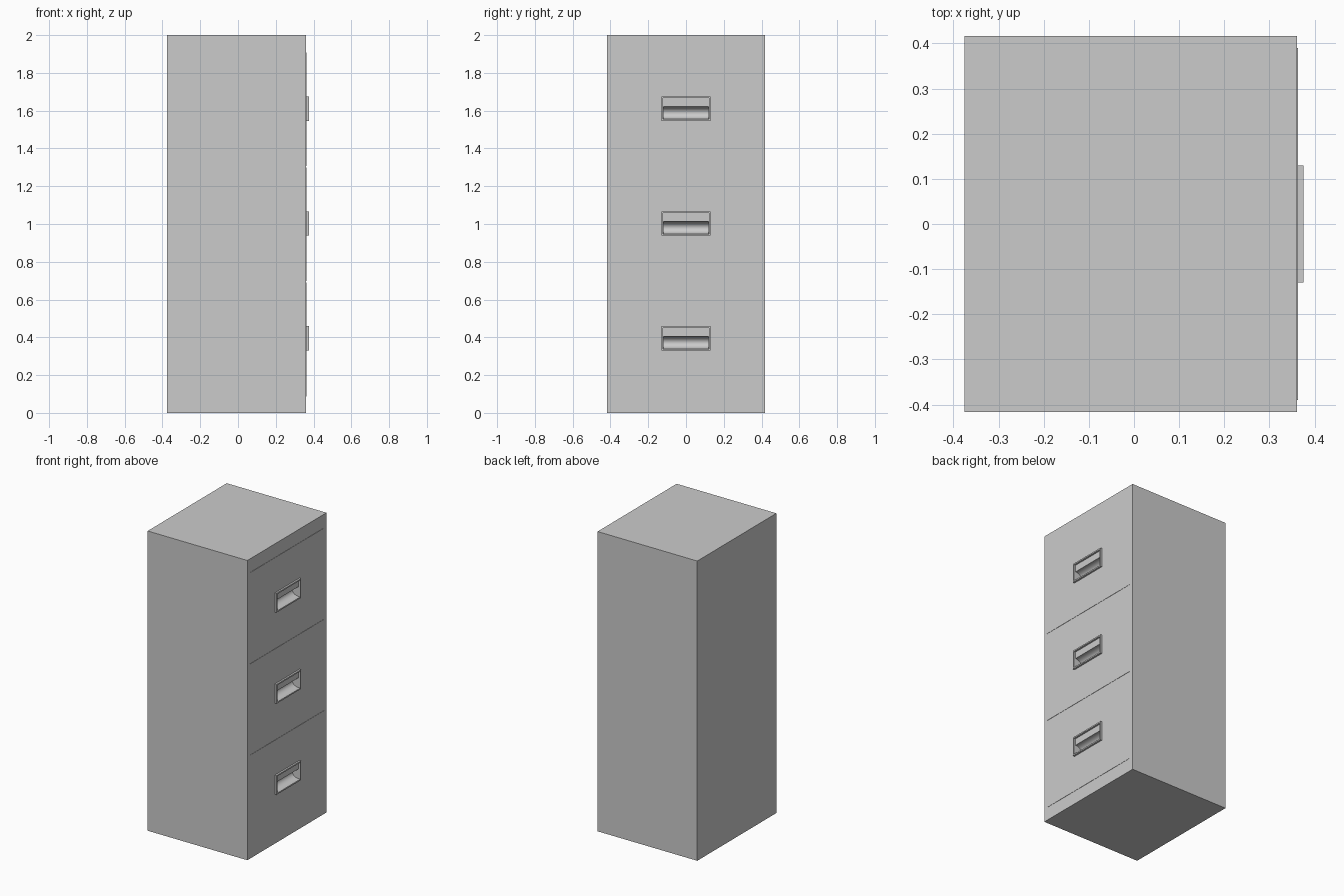
import bpy, bmesh, math

if "Cube" in bpy.data.objects:
    bpy.data.objects.remove(bpy.data.objects["Cube"])

BACK, FRONT, FACE, PROUD = -0.375, 0.361, 0.363, 0.375
HALF_W = 0.417
DRAWER_Z = [0.085, 0.694, 1.303, 1.912]
GAP = 0.003


def add_box(bm, x0, x1, y0, y1, z0, z1):
    verts = bmesh.ops.create_cube(bm, size=1)["verts"]
    for v in verts:
        v.co.x = x0 if v.co.x < 0 else x1
        v.co.y = y0 if v.co.y < 0 else y1
        v.co.z = z0 if v.co.z < 0 else z1


def boxes(name, *dims):
    bm = bmesh.new()
    for d in dims:
        add_box(bm, *d)
    me = bpy.data.meshes.new(name)
    bm.to_mesh(me)
    bm.free()
    ob = bpy.data.objects.new(name, me)
    bpy.context.collection.objects.link(ob)
    return ob


def scoop_cutter(z):
    # elliptical cylinder lying along y
    bpy.ops.mesh.primitive_cylinder_add(vertices=40, radius=1, depth=1,
                                        location=(FACE, 0, z),
                                        rotation=(math.pi / 2, 0, 0))
    ob = bpy.context.object
    ob.name = "scoop_cutter"
    ob.scale = (0.045, 0.033, 0.24)
    bpy.ops.object.transform_apply(location=True, rotation=True, scale=True)
    ob.hide_render = True
    return ob


def activate(ob):
    bpy.ops.object.select_all(action='DESELECT')
    ob.select_set(True)
    bpy.context.view_layer.objects.active = ob


def cut(ob, cutter):
    activate(ob)
    m = ob.modifiers.new("scoop", 'BOOLEAN')
    m.operation = 'DIFFERENCE'
    m.solver = 'EXACT'
    m.object = cutter
    bpy.ops.object.modifier_apply(modifier=m.name)


# Cabinet body
body = boxes("cabinet_body", (BACK, FRONT, -HALF_W, HALF_W, 0, 2))
cut_parts = [body]

for i in range(3):
    z0, z1 = DRAWER_Z[i] + GAP, DRAWER_Z[i + 1] - GAP
    hb = 0.33 + 0.608 * i          # bottom of the handle frame
    ht = hb + 0.129

    # Drawer front with scooped finger pull
    panel = boxes(f"drawer_front_{i+1}", (FRONT, FACE, -0.39, 0.39, z0, z1))
    cutter = scoop_cutter(hb + 0.042)
    cut(panel, cutter)
    cut(body, cutter)
    bpy.data.objects.remove(cutter)
    cut_parts.append(panel)

    # Raised rim around label area and pull
    r = 0.009
    boxes(f"handle_frame_{i+1}",
          (FACE, PROUD, -0.13, 0.13, hb, hb + r),
          (FACE, PROUD, -0.13, 0.13, ht - r, ht),
          (FACE, PROUD, -0.13, -0.13 + r, hb + r, ht - r),
          (FACE, PROUD, 0.13 - r, 0.13, hb + r, ht - r))

# Smooth scoops, sharp box edges
for ob in cut_parts:
    activate(ob)
    bpy.ops.object.shade_smooth_by_angle(angle=math.radians(30))
